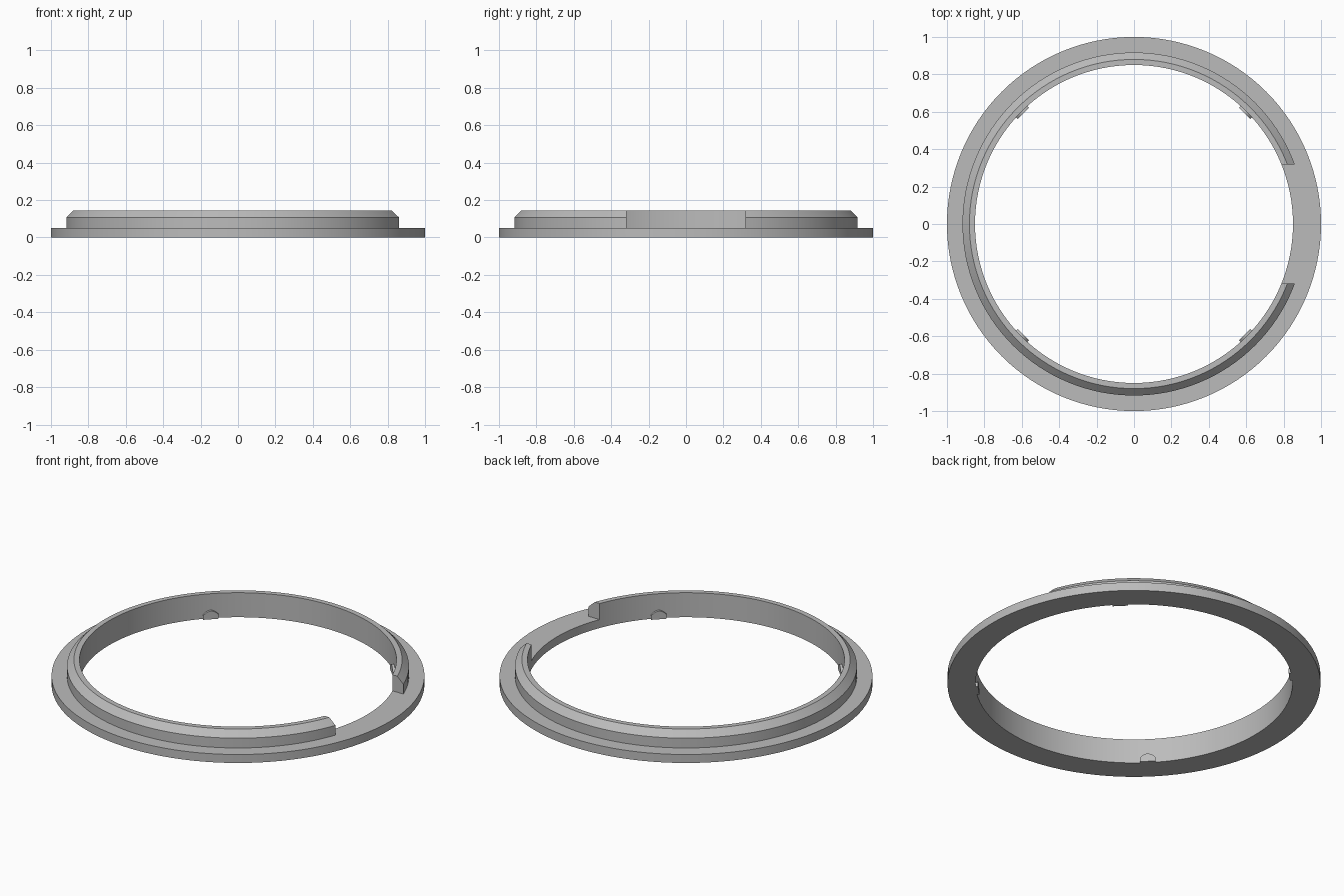
import bpy, bmesh
from math import sin, cos, pi, radians
from mathutils import Matrix

if "Cube" in bpy.data.objects:
    bpy.data.objects.remove(bpy.data.objects["Cube"])

SEGMENTS = 128
INNER = 0.85
FLANGE_TOP = 0.05
GAP = 0.318

grey = bpy.data.materials.new("plain grey")
grey.use_nodes = True
colour = (0.5, 0.5, 0.5, 1)
grey.diffuse_color = colour
grey.node_tree.nodes["Principled BSDF"].inputs["Base Color"].default_value = colour


def make_object(name, bm):
    bmesh.ops.recalc_face_normals(bm, faces=bm.faces)
    mesh = bpy.data.meshes.new(name)
    bm.to_mesh(mesh)
    bm.free()
    mesh.materials.append(grey)
    obj = bpy.data.objects.new(name, mesh)
    bpy.context.collection.objects.link(obj)
    return obj


def select_only(obj):
    bpy.ops.object.select_all(action='DESELECT')
    obj.select_set(True)
    bpy.context.view_layer.objects.active = obj


def revolve(name, profile):
    bm = bmesh.new()
    rings = []
    for i in range(SEGMENTS):
        a = 2 * pi * i / SEGMENTS
        rings.append([bm.verts.new((r * cos(a), r * sin(a), z)) for r, z in profile])
    for i, ring in enumerate(rings):
        following = rings[(i + 1) % SEGMENTS]
        for j in range(len(profile)):
            k = (j + 1) % len(profile)
            bm.faces.new((ring[j], following[j], following[k], ring[k]))
    return make_object(name, bm)


# Flange with a raised, chamfered collar
ring = revolve("flanged_ring", [
    (INNER, 0), (1, 0), (1, FLANGE_TOP), (0.917, FLANGE_TOP),
    (0.917, 0.108), (0.88, 0.145), (INNER, 0.145)])

# Straight-sided gap in the collar on the left side
bm = bmesh.new()
bmesh.ops.create_cube(bm, size=1, matrix=Matrix.Translation((0.85, 0, FLANGE_TOP + 0.2))
                      @ Matrix.Diagonal((0.6, 2 * GAP, 0.4, 1)))
cutter = make_object("gap_cutter", bm)
cutter.hide_render = True
cut = ring.modifiers.new("collar gap", 'BOOLEAN')
cut.operation = 'DIFFERENCE'
cut.solver = 'EXACT'
cut.object = cutter
select_only(ring)
bpy.ops.object.modifier_apply(modifier=cut.name)
bpy.data.objects.remove(cutter)
bpy.ops.object.shade_smooth_by_angle(angle=radians(25))


# Small arched retaining tabs on the inner wall
def arched_tab(name, angle):
    half, shoulder, rise, steps = 0.042, 0.024, 0.024, 12
    outline = [(-half, 0), (half, 0)]
    for i in range(steps + 1):
        y = half * (1 - 2 * i / steps)
        outline.append((y, shoulder + rise * (1 - (y / half) ** 2)))
    bm = bmesh.new()
    front = bm.faces.new([bm.verts.new((0.836, y, z)) for y, z in outline])
    extruded = bmesh.ops.extrude_face_region(bm, geom=[front])["geom"]
    moved = [v for v in extruded if isinstance(v, bmesh.types.BMVert)]
    bmesh.ops.translate(bm, verts=moved, vec=(0.03, 0, 0))
    bmesh.ops.rotate(bm, verts=bm.verts, cent=(0, 0, 0),
                     matrix=Matrix.Rotation(angle, 3, 'Z'))
    tab = make_object(name, bm)
    select_only(tab)
    bpy.ops.object.shade_smooth_by_angle(angle=radians(25))


for n, label in enumerate(("back_left", "back_right", "front_right", "front_left")):
    arched_tab("tab_" + label, pi / 4 + n * pi / 2)
